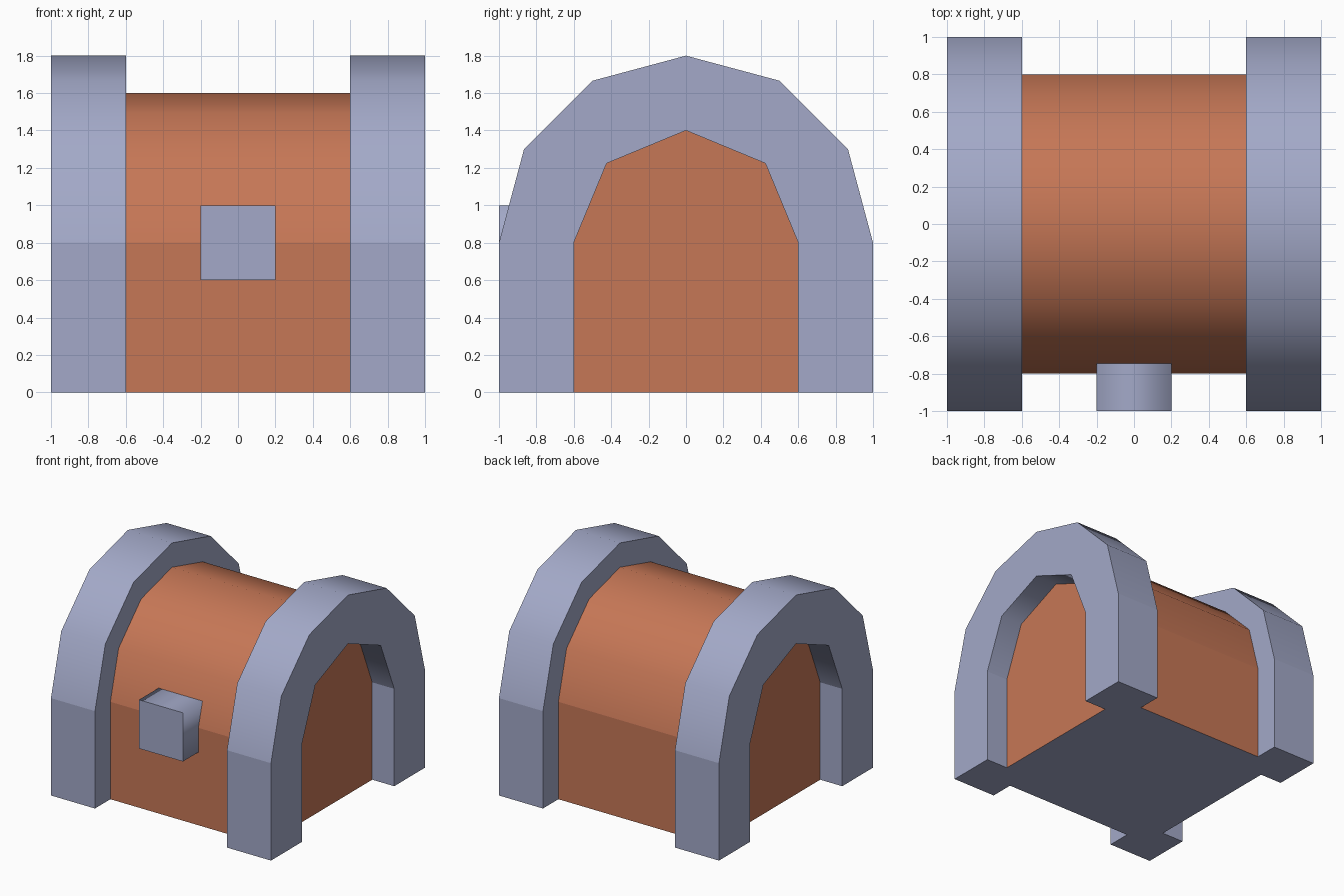
import bpy, bmesh, math

if "Cube" in bpy.data.objects:
    bpy.data.objects.remove(bpy.data.objects["Cube"])


def material(name, rgb):
    m = bpy.data.materials.new(name)
    m.diffuse_color = (*rgb, 1)
    m.use_nodes = True
    m.node_tree.nodes["Principled BSDF"].inputs["Base Color"].default_value = m.diffuse_color
    return m


GREY = material("blue_grey_metal", (0.366, 0.397, 0.578))
ORANGE = material("orange_brown_wood", (0.565, 0.184, 0.093))
SPRING = 0.8  # height at which the arches begin to curve


def arch_outline(r, segments):
    """Upright sides with a half-round top, from -r to +r."""
    arc = [(-r * math.cos(math.pi * i / segments),
            SPRING + r * math.sin(math.pi * i / segments))
           for i in range(segments + 1)]
    return [(-r, 0)] + arc + [(r, 0)]


def prism(name, outline, a, b, place, mats, smooth_from):
    """Extrude an outline from a to b; walls above smooth_from are smooth."""
    bm = bmesh.new()
    ends = [[bm.verts.new(place(t, u, z)) for u, z in outline] for t in (a, b)]
    for ring in ends:
        bm.faces.new(ring)
    n = len(outline)
    for i in range(n):
        j = (i + 1) % n
        f = bm.faces.new((ends[0][i], ends[0][j], ends[1][j], ends[1][i]))
        f.smooth = min(outline[i][1], outline[j][1]) > smooth_from - 1e-4
    bmesh.ops.recalc_face_normals(bm, faces=bm.faces)
    for e in bm.edges:
        e.smooth = all(f.smooth for f in e.link_faces)
    # The underside takes the last material
    for f in bm.faces:
        if f.normal.z < -0.9 and f.calc_center_median().z < 0.01:
            f.material_index = len(mats) - 1
    me = bpy.data.meshes.new(name)
    bm.to_mesh(me)
    bm.free()
    for m in mats:
        me.materials.append(m)
    ob = bpy.data.objects.new(name, me)
    bpy.context.collection.objects.link(ob)
    return ob


def along_x(t, u, z):
    return (t, u, z)


def along_y(t, u, z):
    return (u, t, z)


# Chest body with rounded lid, ends recessed inside the arches
prism("chest_body", arch_outline(0.8, 6), -0.8, 0.8, along_x, [ORANGE, GREY], SPRING)

# Metal arch at each end
arch = arch_outline(1.0, 6) + arch_outline(0.6, 4)[::-1]
for side, s in (("left", -1), ("right", 1)):
    prism(side + "_arch", arch, s * 0.6, s * 1.0, along_x, [GREY], SPRING)

# Latch on the front
square = [(-0.2, 0.6), (-0.2, 1.0), (0.2, 1.0), (0.2, 0.6)]
prism("latch", square, -1.0, -0.7, along_y, [GREY], 0)
